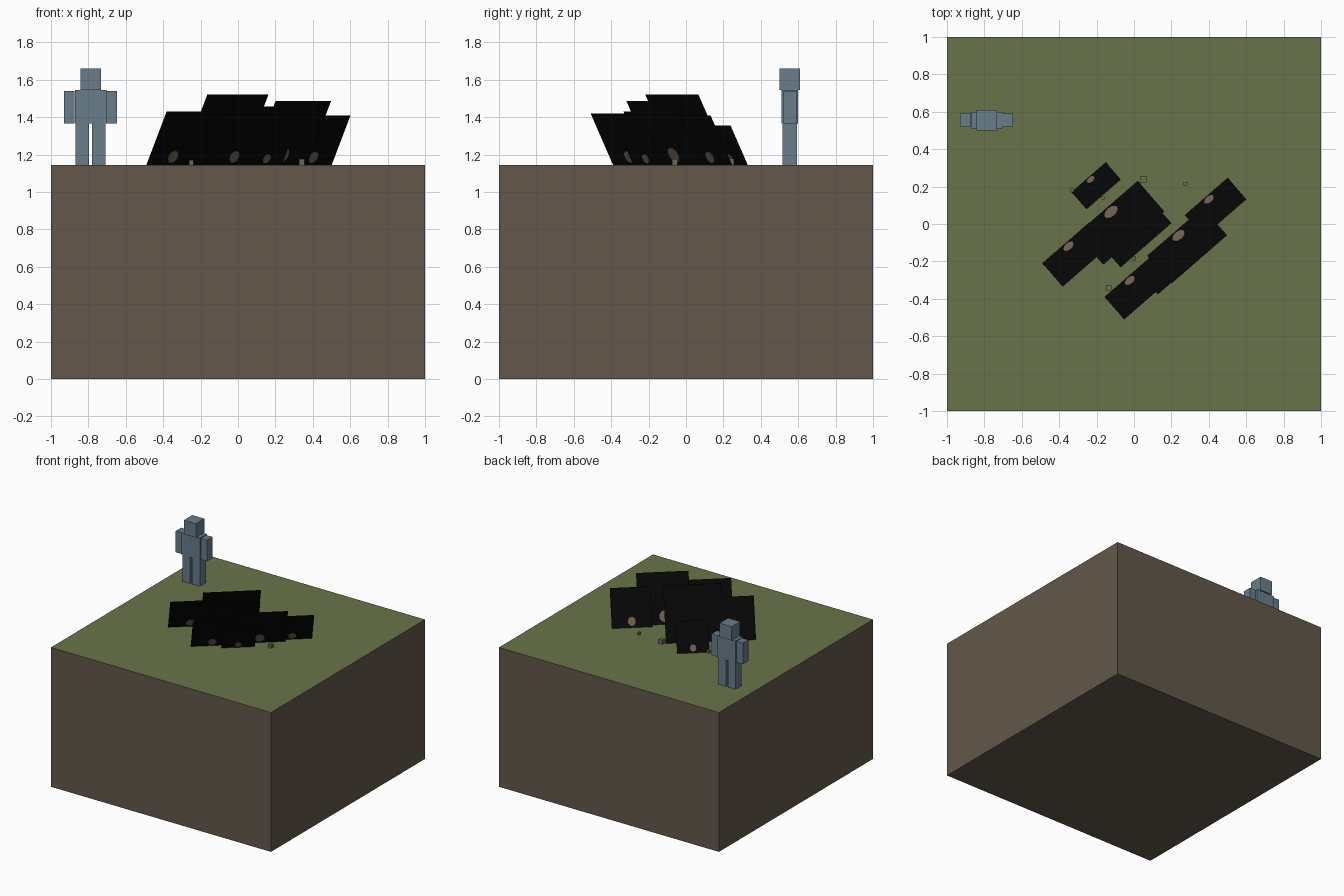
import bpy, bmesh, math
from mathutils import Vector, Matrix

cube = bpy.data.objects.get("Cube")
if cube:
    bpy.data.objects.remove(cube, do_unlink=True)


def material(name, r, g, b):
    m = bpy.data.materials.new(name)
    m.use_nodes = True
    m.diffuse_color = (r, g, b, 1)
    bsdf = m.node_tree.nodes["Principled BSDF"]
    bsdf.inputs["Base Color"].default_value = (r, g, b, 1)
    bsdf.inputs["Roughness"].default_value = 0.9
    return m


SOIL = material("soil brown", 0.125, 0.097, 0.07)
GRASS = material("grass green", 0.14, 0.172, 0.067)
BLUE = material("slate blue", 0.14, 0.205, 0.26)
BLACK = material("black", 0.002, 0.002, 0.002)
TAN = material("stem tan", 0.17, 0.125, 0.088)


def finish(name, bm, *mats):
    mesh = bpy.data.meshes.new(name)
    bm.to_mesh(mesh)
    bm.free()
    for m in mats:
        mesh.materials.append(m)
    obj = bpy.data.objects.new(name, mesh)
    bpy.context.collection.objects.link(obj)
    return obj


def box(name, centre, size, *mats):
    """Box whose upward faces take the last material."""
    bm = bmesh.new()
    bmesh.ops.create_cube(bm, size=1)
    bmesh.ops.scale(bm, vec=size, verts=bm.verts)
    bmesh.ops.translate(bm, vec=centre, verts=bm.verts)
    bm.normal_update()
    for f in bm.faces:
        f.material_index = len(mats) - 1 if f.normal.z > 0.5 else 0
    return finish(name, bm, *mats)


# Block of ground
TOP = 1.145
box("ground_block", (0, 0, TOP / 2), (2, 2, TOP), SOIL, GRASS)

# Standing figure
FX, FY = -0.788, 0.555
box("figure_head", (FX, FY, 1.602), (0.11, 0.11, 0.115), BLUE)
box("figure_torso", (FX, FY, 1.455), (0.168, 0.09, 0.18), BLUE)
for side, s in (("right", -1), ("left", 1)):
    box(side + "_arm", (FX + s * 0.114, FY, 1.453), (0.056, 0.07, 0.175), BLUE)
    box(side + "_leg", (FX + s * 0.044, FY, 1.255), (0.072, 0.078, 0.22), BLUE)

# Leaning square foliage cards: x, y of the bottom edge's middle, side length
turn, lean = math.radians(41), math.radians(30)
along = Vector((math.cos(turn), math.sin(turn), 0))
forward = Vector((math.sin(turn), -math.cos(turn), 0))
up = forward * math.sin(lean) + Vector((0, 0, math.cos(lean)))
normal = along.cross(up)

cards = [(-0.365, -0.102, 0.33), (-0.143, 0.088, 0.433), (-0.054, 0.022, 0.36),
         (0.22, -0.041, 0.393), (0.14, -0.2, 0.25), (-0.037, -0.286, 0.318),
         (0.387, 0.147, 0.303), (-0.242, 0.25, 0.243)]

for i, (x, y, s) in enumerate(cards, 1):
    base = Vector((x, y, TOP))
    frame = Matrix.Translation(base) @ Matrix((along, up, normal)).transposed().to_4x4()
    bm = bmesh.new()
    corners = [(-s / 2, 0, 0), (s / 2, 0, 0), (s / 2, s, 0), (-s / 2, s, 0)]
    bm.faces.new([bm.verts.new(frame @ Vector(c)) for c in corners])
    finish(f"foliage_card_{i}", bm, BLACK)

    # Rounded stem patch showing on both sides of the card
    bm = bmesh.new()
    bmesh.ops.create_cone(bm, cap_ends=True, segments=10,
                          radius1=0.5, radius2=0.5, depth=0.006)
    bmesh.ops.scale(bm, vec=(0.2 * s, 0.23 * s, 1), verts=bm.verts)
    bmesh.ops.translate(bm, vec=(0, 0.155 * s, 0), verts=bm.verts)
    bmesh.ops.transform(bm, matrix=frame, verts=bm.verts)
    finish(f"stem_patch_{i}", bm, TAN)

# Small clods scattered among the cards
clods = [(0.05, 0.24, 0.035), (0.275, 0.215, 0.02), (-0.33, 0.18, 0.02),
         (-0.165, 0.14, 0.016), (-0.135, -0.34, 0.03), (0, -0.185, 0.02),
         (0.34, -0.06, 0.03), (-0.25, -0.14, 0.025)]
for i, (x, y, s) in enumerate(clods, 1):
    box(f"clod_{i}", (x, y, TOP + s / 2), (s, s, s), TAN, GRASS)
